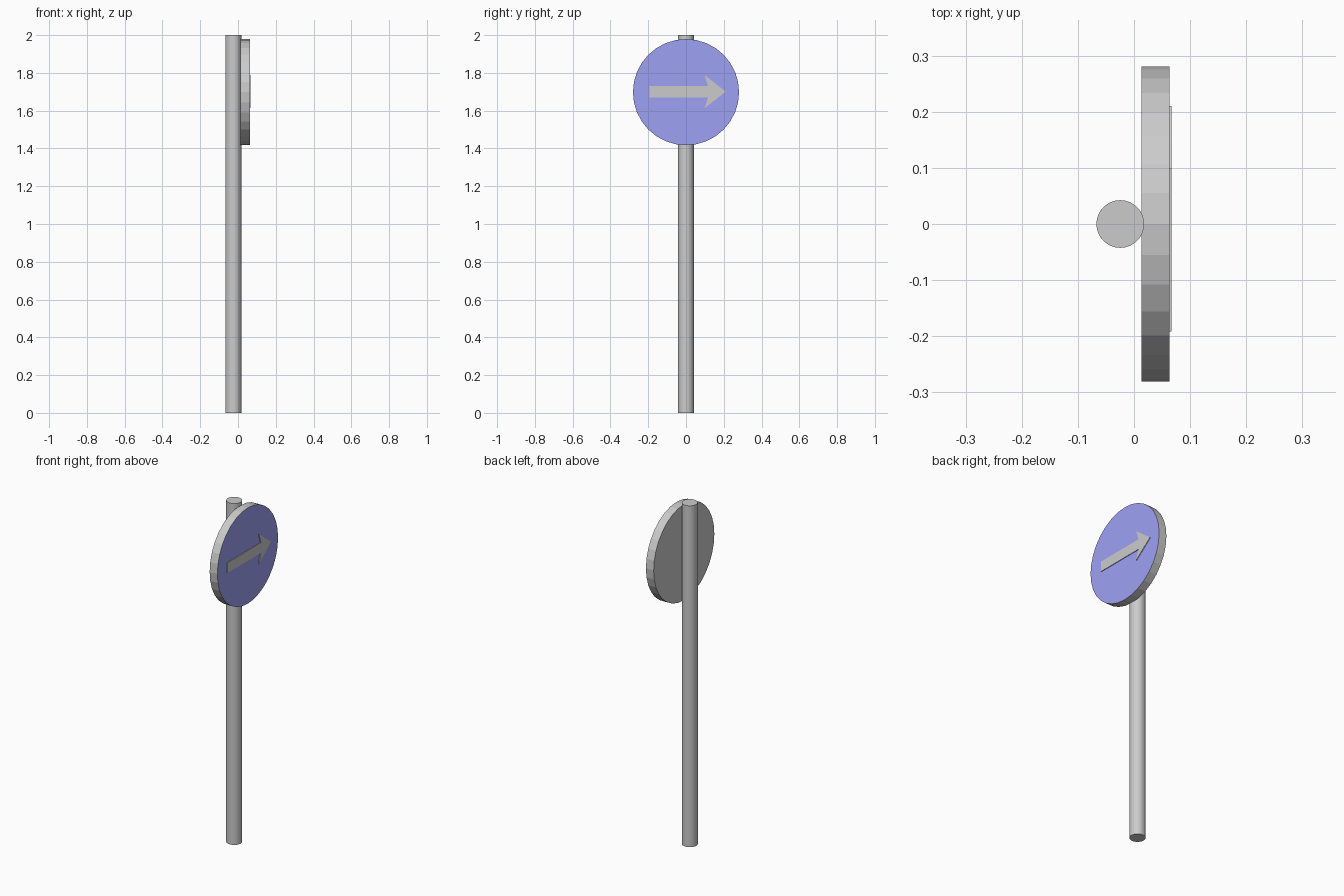
import bpy, bmesh
from math import pi
from mathutils import Matrix, Vector

if "Cube" in bpy.data.objects:
    bpy.data.objects.remove(bpy.data.objects["Cube"])

SIDES = 32
SIGN_Z = 1.698
SIGN_R = 0.281
BACK_X, FRONT_X, ARROW_X = 0.013, 0.063, 0.067


def add_object(name, bm):
    bmesh.ops.recalc_face_normals(bm, faces=bm.faces)
    mesh = bpy.data.meshes.new(name)
    bm.to_mesh(mesh)
    bm.free()
    obj = bpy.data.objects.new(name, mesh)
    bpy.context.collection.objects.link(obj)
    return obj


def cylinder(radius, depth, matrix):
    bm = bmesh.new()
    bmesh.ops.create_cone(bm, cap_ends=True, segments=SIDES, radius1=radius,
                          radius2=radius, depth=depth, matrix=matrix)
    return bm


# Pole
add_object("pole", cylinder(0.0425, 2.0, Matrix.Translation((-0.0245, 0, 1))))

# Sign plate: grey back and rim, front left open for the coloured face
turn = Matrix.Rotation(pi / 2, 4, 'Y')
place = Matrix.Translation(((BACK_X + FRONT_X) / 2, 0, SIGN_Z)) @ turn
bm = cylinder(SIGN_R, FRONT_X - BACK_X, place)
bm.normal_update()
front = [f for f in bm.faces if f.normal.x > 0.9]
bmesh.ops.delete(bm, geom=front, context='FACES_ONLY')
add_object("sign_plate", bm)

# Blue sign face closing the front
bm = bmesh.new()
bmesh.ops.create_circle(bm, cap_ends=True, segments=SIDES, radius=SIGN_R,
                        matrix=Matrix.Translation((FRONT_X, 0, SIGN_Z)) @ turn)
bm.normal_update()
for f in bm.faces:
    if f.normal.x < 0:
        f.normal_flip()
mesh = bpy.data.meshes.new("sign_face")
bm.to_mesh(mesh)
bm.free()
face = bpy.data.objects.new("sign_face", mesh)
bpy.context.collection.objects.link(face)
blue = bpy.data.materials.new("sign_blue")
blue.diffuse_color = (0.34, 0.36, 0.9, 1)
blue.use_nodes = True
blue.node_tree.nodes["Principled BSDF"].inputs["Base Color"].default_value = blue.diffuse_color
mesh.materials.append(blue)

# Raised arrow: upper half outline mirrored to the lower half
half = [(-0.192, 0.03), (0.117, 0.03), (0.098, 0.088)]
outline = half + [(0.21, 0)] + [(y, -z) for y, z in reversed(half)]
bm = bmesh.new()
start = bm.faces.new([bm.verts.new((FRONT_X - 0.002, y, SIGN_Z + 0.003 + z))
                      for y, z in outline])
result = bmesh.ops.extrude_face_region(bm, geom=[start], use_keep_orig=True)
verts = [v for v in result["geom"] if isinstance(v, bmesh.types.BMVert)]
bmesh.ops.translate(bm, verts=verts, vec=Vector((ARROW_X - FRONT_X + 0.002, 0, 0)))
add_object("arrow", bm)
